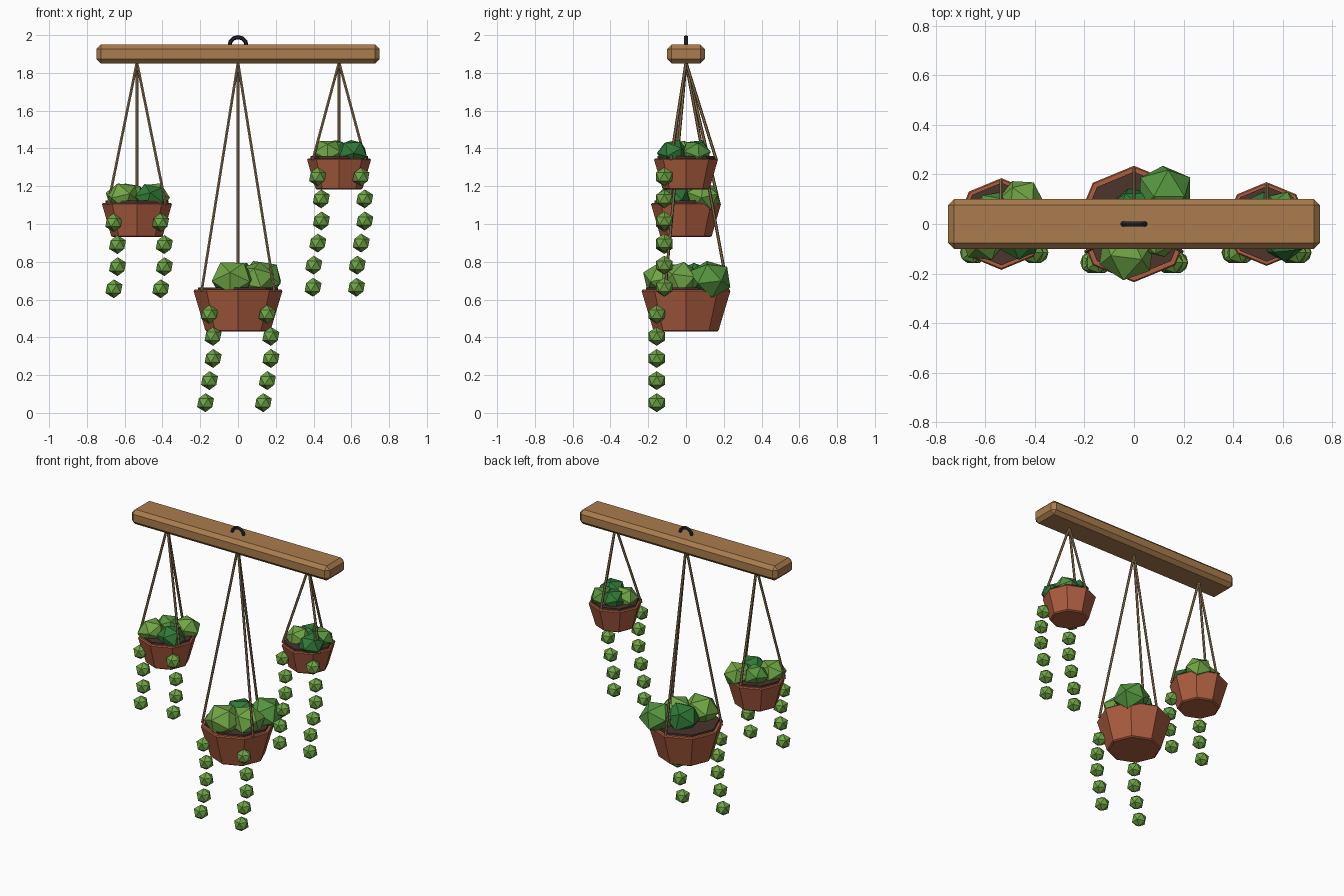
import bpy, bmesh, math, random
from mathutils import Vector, Matrix, Euler

if "Cube" in bpy.data.objects:
    bpy.data.objects.remove(bpy.data.objects["Cube"])

random.seed(4)


def material(name, rgb):
    m = bpy.data.materials.new(name)
    m.diffuse_color = (*rgb, 1)
    m.use_nodes = True
    m.node_tree.nodes["Principled BSDF"].inputs["Base Color"].default_value = m.diffuse_color
    return m


WOOD = material("wood", (0.40, 0.20, 0.075))
CLAY = material("clay", (0.42, 0.11, 0.05))
SOIL = material("soil", (0.07, 0.035, 0.025))
ROPE = material("rope", (0.30, 0.19, 0.09))
IRON = material("iron", (0.02, 0.02, 0.025))
GREENS = [material("leaf_light", (0.16, 0.38, 0.06)),
          material("leaf_mid", (0.09, 0.30, 0.05)),
          material("leaf_dark", (0.03, 0.19, 0.04))]


def finish(bm, name, mat, bevel=0):
    me = bpy.data.meshes.new(name)
    bm.to_mesh(me)
    bm.free()
    ob = bpy.data.objects.new(name, me)
    bpy.context.collection.objects.link(ob)
    me.materials.append(mat)
    if bevel:
        mod = ob.modifiers.new("bevel", 'BEVEL')
        mod.width, mod.segments, mod.limit_method = bevel, 1, 'ANGLE'
        mod.angle_limit = math.radians(50)
    return ob


def frustum(name, x, z0, z1, r0, r1, mat, bevel=0):
    bm = bmesh.new()
    bmesh.ops.create_cone(bm, cap_ends=True, segments=8, radius1=r0, radius2=r1,
                          depth=z1 - z0, matrix=Matrix.Translation((x, 0, (z0 + z1) / 2)))
    return finish(bm, name, mat, bevel)


def rope(name, a, b):
    a, b = Vector(a), Vector(b)
    d = b - a
    mtx = Matrix.Translation((a + b) / 2) @ d.to_track_quat('Z', 'Y').to_matrix().to_4x4()
    bm = bmesh.new()
    bmesh.ops.create_cone(bm, cap_ends=True, segments=6, radius1=0.008, radius2=0.008,
                          depth=d.length, matrix=mtx)
    return finish(bm, name, ROPE)


def ico(bm, loc, r, rot=(0, 0, 0), flat=1):
    mtx = (Matrix.Translation(loc) @ Matrix.Diagonal((1, 1, flat, 1))
           @ Euler(rot).to_matrix().to_4x4())
    bmesh.ops.create_icosphere(bm, subdivisions=1, radius=r, matrix=mtx)


# Wooden beam
bm = bmesh.new()
bmesh.ops.create_cube(bm, size=1, matrix=Matrix.Translation((0, 0, 1.9))
                      @ Matrix.Diagonal((1.5, 0.2, 0.1, 1)))
finish(bm, "beam", WOOD, 0.024)

# Hanging ring, half sunk into the beam
bpy.ops.mesh.primitive_torus_add(major_segments=12, minor_segments=6, major_radius=0.045,
                                 minor_radius=0.011, location=(0, 0, 1.944),
                                 rotation=(math.pi / 2, 0, 0))
ring = bpy.context.object
ring.name = "hanging_ring"
ring.data.materials.append(IRON)

# Pots: name, x, base z, rim z, rim radius, strand y, strand half spread, bead count,
# first bead z, leaf clumps (dx, dy, dz above rim, radius, green)
POTS = [
    ("left", -0.535, 0.93, 1.112, 0.187, -0.115, 0.124, 4, 1.008,
     [(-0.075, -0.06, 0.03, 0.095, 0), (0.08, 0.09, 0.03, 0.095, 0),
      (0.07, -0.06, 0.025, 0.09, 2), (-0.03, 0.05, 0.035, 0.085, 1)]),
    ("middle", 0.0, 0.43, 0.652, 0.237, -0.155, 0.153, 5, 0.522,
     [(-0.03, -0.115, 0.055, 0.12, 0), (0.125, 0.125, 0.055, 0.12, 1),
      (0.0, 0.04, 0.05, 0.115, 2), (0.09, -0.03, 0.05, 0.115, 0)]),
    ("right", 0.535, 1.182, 1.347, 0.171, -0.115, 0.115, 6, 1.25,
     [(-0.06, -0.02, 0.03, 0.085, 0), (0.07, -0.07, 0.03, 0.085, 2),
      (0.06, 0.05, 0.025, 0.085, 1), (-0.02, 0.05, 0.035, 0.08, 2)]),
]

for name, x, z0, z1, r, vy, spread, count, vz, clumps in POTS:
    # Clay pot and the soil standing slightly above its rim
    frustum(name + "_pot", x, z0, z1, r * 0.72, r, CLAY, 0.007)
    frustum(name + "_soil", x, z1 - 0.03, z1 + 0.012, r * 0.89, r * 0.89, SOIL)

    # Three ropes from the beam to the rim
    for i in range(3):
        a = math.radians(90 + 120 * i)
        rope(f"{name}_rope_{i + 1}", (x, 0, 1.855),
             (x + 0.94 * r * math.cos(a), 0.94 * r * math.sin(a), z1 - 0.008))

    # Leaf clumps
    for i, (dx, dy, dz, cr, g) in enumerate(clumps):
        bm = bmesh.new()
        ico(bm, (x + dx, dy, z1 + dz), cr, [random.uniform(0, 3) for _ in range(3)], 0.88)
        finish(bm, f"{name}_leaf_clump_{i + 1}", GREENS[g])

    # Two trailing strands of round leaves
    for side, label in ((-1, "left"), (1, "right")):
        bm = bmesh.new()
        for i in range(count):
            ico(bm, (x + side * spread + 0.024 * math.sin(i + 0.05), vy, vz - 0.117 * i), 0.05)
        finish(bm, f"{name}_pot_{label}_trailing_vine", GREENS[0])
